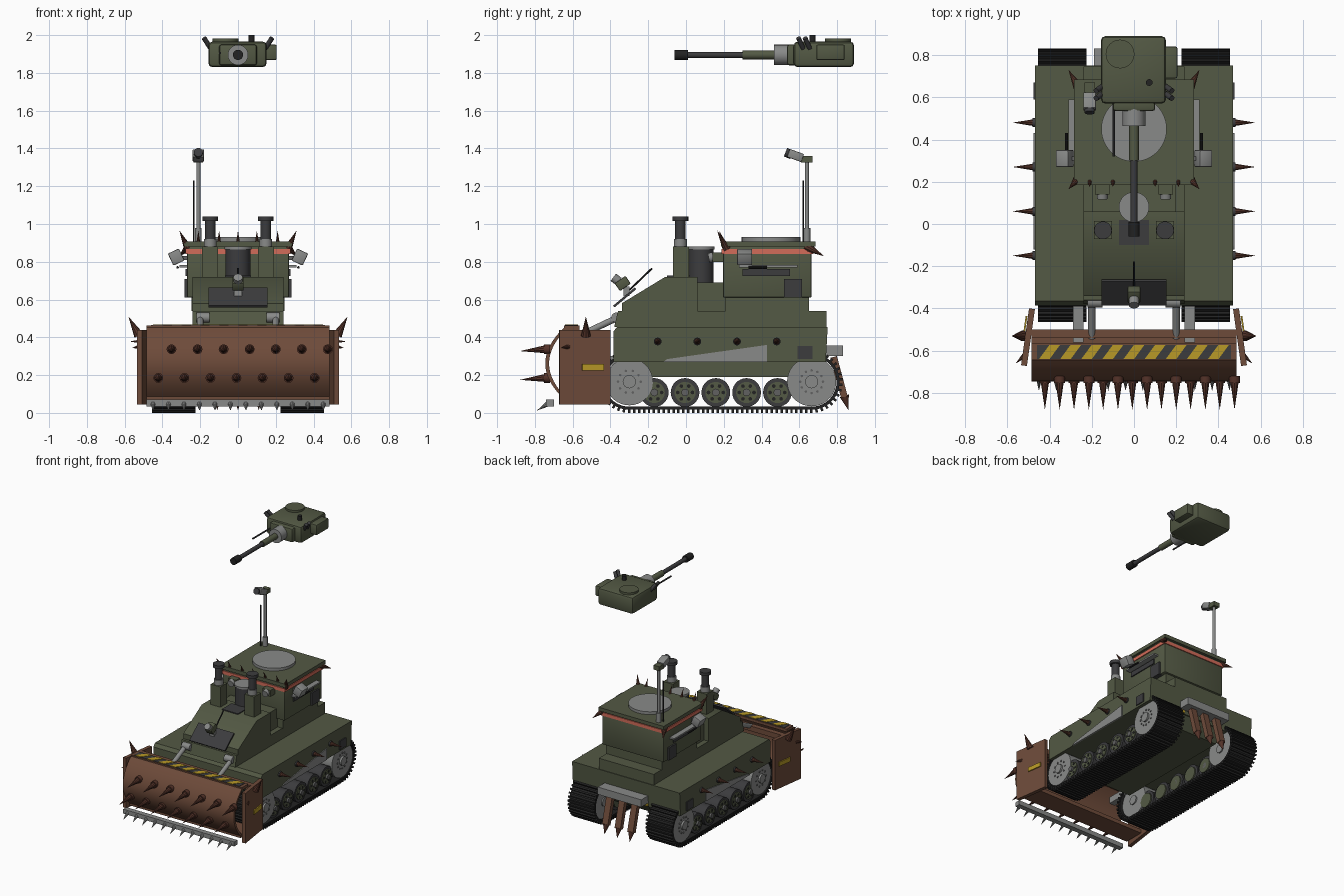
import bpy, bmesh, math
from mathutils import Vector, Matrix, Euler


def material(name, r, g, b):
    m = bpy.data.materials.new(name)
    m.diffuse_color = (r, g, b, 1)
    return m


GREEN = material("olive green", 0.087, 0.1, 0.058)
RUST = material("rust brown", 0.155, 0.07, 0.042)
BROWN = material("dark brown", 0.09, 0.033, 0.022)
LIGHT = material("light grey", 0.25, 0.255, 0.25)
STEEL = material("steel grey", 0.12, 0.12, 0.12)
DARK = material("dark grey", 0.045, 0.045, 0.048)
BLACK = material("track black", 0.016, 0.016, 0.016)
YELLOW = material("hazard yellow", 0.48, 0.32, 0.02)
RED = material("salmon red", 0.65, 0.15, 0.1)


def finish(name, mat, bm):
    bmesh.ops.recalc_face_normals(bm, faces=bm.faces)
    me = bpy.data.meshes.new(name)
    bm.to_mesh(me)
    bm.free()
    me.materials.append(mat)
    ob = bpy.data.objects.new(name, me)
    bpy.context.collection.objects.link(ob)
    return ob


def box(name, mat, x0, x1, y0, y1, z0, z1, rot=(0, 0, 0), bevel=0):
    bm = bmesh.new()
    c = Vector(((x0 + x1) / 2, (y0 + y1) / 2, (z0 + z1) / 2))
    size = Matrix.Diagonal((abs(x1 - x0), abs(y1 - y0), abs(z1 - z0), 1))
    turn = Euler([math.radians(a) for a in rot]).to_matrix().to_4x4()
    bmesh.ops.create_cube(bm, size=1, matrix=Matrix.Translation(c) @ turn @ size)
    if bevel:
        bmesh.ops.bevel(bm, geom=bm.edges[:], offset=bevel, segments=2, affect='EDGES', profile=0.5)
    return finish(name, mat, bm)


def rod(name, mat, a, b, r1, r2=None, n=20):
    a, b = Vector(a), Vector(b)
    d = b - a
    m = Matrix.Translation((a + b) / 2) @ d.to_track_quat('Z', 'Y').to_matrix().to_4x4()
    bm = bmesh.new()
    bmesh.ops.create_cone(bm, cap_ends=True, segments=n, radius1=r1,
                          radius2=r1 if r2 is None else r2, depth=d.length, matrix=m)
    return finish(name, mat, bm)


def spike(name, a, b, r, mat=BROWN):
    return rod(name, mat, a, b, r, 0, 10)


def prism(name, mat, pts, a0, a1, axis='x'):
    """Extrude a yz profile along x, or an xy profile along z."""
    def put(p, a):
        return (a, p[0], p[1]) if axis == 'x' else (p[0], p[1], a)
    bm = bmesh.new()
    lo = [bm.verts.new(put(p, a0)) for p in pts]
    hi = [bm.verts.new(put(p, a1)) for p in pts]
    bm.faces.new(lo)
    bm.faces.new(hi[::-1])
    for i in range(len(pts)):
        j = (i + 1) % len(pts)
        bm.faces.new((lo[i], lo[j], hi[j], hi[i]))
    return finish(name, mat, bm)


# Hull
prism("hull_lower", GREEN, [(-0.385, 0.27), (-0.385, 0.43), (-0.365, 0.455), (0.75, 0.455), (0.74, 0.27)], -0.47, 0.47)
prism("hull_deck", GREEN, [(-0.38, 0.455), (-0.36, 0.54), (0.745, 0.54), (0.745, 0.455)], -0.24, 0.24)
prism("belly", GREEN, [(-0.37, 0.27), (-0.3, 0.19), (0.66, 0.19), (0.73, 0.27)], -0.21, 0.21)

# Engine hood, grilles and exhausts
prism("hood", GREEN, [(-0.34, 0.54), (-0.34, 0.58), (-0.11, 0.72), (0.06, 0.72), (0.06, 0.54)], -0.24, 0.24)
box("hood_rear", GREEN, -0.2, 0.2, 0.05, 0.21, 0.54, 0.69)
rod("air_drum", DARK, (0, 0.08, 0.67), (0, 0.08, 0.865), 0.066, n=28)
rod("air_drum_lid", LIGHT, (0, 0.08, 0.865), (0, 0.08, 0.88), 0.072, n=28)
box("hood_grille", DARK, -0.07, 0.07, -0.1, 0.02, 0.72, 0.727)
for s in (-1, 1):
    box("exhaust_box", GREEN, s * 0.105, s * 0.19, -0.07, 0.015, 0.72, 0.88)
    x = s * 0.147
    rod("exhaust_collar", LIGHT, (x, -0.03, 0.88), (x, -0.03, 0.92), 0.034)
    rod("exhaust_pipe", DARK, (x, -0.03, 0.92), (x, -0.03, 1.03), 0.028)
    rod("exhaust_cap", DARK, (x, -0.03, 1.015), (x, -0.03, 1.04), 0.042)

# Front flap, antenna rod and camera
box("front_flap", DARK, -0.155, 0.155, -0.4, -0.25, 0.605, 0.617, (40, 0, 0))
rod("flap_rod", BLACK, (0, -0.3, 0.65), (0, -0.18, 0.765), 0.005, n=8)
box("front_camera", GREEN, -0.03, 0.03, -0.37, -0.3, 0.66, 0.71, (35, 0, 0), 0.006)
rod("front_camera_lens", LIGHT, (0, -0.355, 0.695), (0, -0.385, 0.718), 0.024)
box("front_camera_mount", LIGHT, -0.02, 0.02, -0.33, -0.3, 0.62, 0.67)

# Cab
box("cab_base", GREEN, -0.245, 0.245, 0.21, 0.65, 0.54, 0.63)
box("cab", GREEN, -0.27, 0.27, 0.195, 0.665, 0.61, 0.89, bevel=0.008)
box("cab_red_band", RED, -0.277, 0.277, 0.188, 0.672, 0.842, 0.868)
box("roof", GREEN, -0.285, 0.285, 0.185, 0.685, 0.88, 0.908)
rod("turret_ring", LIGHT, (0, 0.45, 0.905), (0, 0.45, 0.93), 0.155, n=48)
for s in (-1, 1):
    box("side_rail", LIGHT, s * 0.27, s * 0.31, 0.28, 0.59, 0.77, 0.782)
    box("side_slit", DARK, s * 0.265, s * 0.278, 0.3, 0.55, 0.725, 0.762)
    box("side_grille", DARK, s * 0.24, s * 0.282, 0.52, 0.615, 0.61, 0.71)
    box("side_lamp", LIGHT, s * 0.295, s * 0.36, 0.27, 0.35, 0.79, 0.86, (0, s * 25, 0), 0.006)
    box("side_lamp_bracket", STEEL, s * 0.26, s * 0.32, 0.3, 0.32, 0.81, 0.83)
    rod("side_lamp_rod", BLACK, (s * 0.32, 0.33, 0.77), (s * 0.32, 0.43, 0.77), 0.007, n=8)
    box("front_lamp", GREEN, s * 0.115, s * 0.185, 0.14, 0.195, 0.8, 0.85)
    rod("front_lamp_lens", LIGHT, (s * 0.15, 0.145, 0.825), (s * 0.15, 0.12, 0.82), 0.026)
    spike("roof_front_corner_spike", (s * 0.265, 0.215, 0.87), (s * 0.31, 0.165, 0.965), 0.022)
    spike("roof_rear_corner_spike", (s * 0.26, 0.64, 0.88), (s * 0.31, 0.73, 0.83), 0.026)
for x in (-0.21, -0.1, 0, 0.1, 0.21):
    spike("roof_front_spike", (x, 0.21, 0.88), (x, 0.175, 0.965), 0.014)

# Mast with camera and thin antenna
rod("mast_base", LIGHT, (-0.21, 0.64, 0.9), (-0.21, 0.64, 0.98), 0.018)
rod("mast", LIGHT, (-0.21, 0.64, 0.95), (-0.21, 0.64, 1.34), 0.011)
rod("antenna", BLACK, (-0.235, 0.62, 0.9), (-0.235, 0.62, 1.23), 0.004, n=8)
box("mast_head", GREEN, -0.235, -0.185, 0.61, 0.67, 1.325, 1.36)
box("mast_camera", LIGHT, -0.24, -0.18, 0.54, 0.62, 1.34, 1.385, (-20, 0, 0), 0.005)
rod("mast_lens", DARK, (-0.21, 0.56, 1.367), (-0.21, 0.527, 1.38), 0.024)

# Floating turret
turret = box("turret", GREEN, -0.157, 0.152, 0.57, 0.89, 1.83, 1.966, bevel=0.022)
box("turret_cheek", GREEN, -0.1, 0.1, 0.535, 0.6, 1.84, 1.95, bevel=0.012)
box("turret_side_box", GREEN, 0.14, 0.205, 0.69, 0.84, 1.868, 1.95, bevel=0.008)
rod("turret_hatch", GREEN, (-0.066, 0.805, 1.96), (-0.066, 0.805, 1.982), 0.068, n=32)
rod("periscope", BLACK, (0.072, 0.67, 1.96), (0.072, 0.67, 2.0), 0.016)
rod("mantlet", LIGHT, (0, 0.465, 1.895), (0, 0.545, 1.895), 0.054, n=28)
rod("barrel_sleeve", GREEN, (0, 0.3, 1.895), (0, 0.47, 1.895), 0.023)
rod("barrel", DARK, (0, 0, 1.895), (0, 0.31, 1.895), 0.016)
rod("muzzle", BLACK, (0, -0.06, 1.895), (0, 0.01, 1.895), 0.027)
rod("coaxial_gun", DARK, (-0.095, 0.32, 1.905), (-0.095, 0.58, 1.905), 0.006, n=10)
for s in (-1, 1):
    for y in (0.62, 0.655):
        rod("smoke_launcher", DARK, (s * 0.145, y, 1.93), (s * 0.18, y - 0.025, 1.985), 0.013, n=12)

# Running gear
CZ, R, YF, YR = 0.165, 0.14, -0.3, 0.665


def track_point(d):
    """Position and heading at distance d along the track loop."""
    run, arc = YR - YF, math.pi * R
    d %= 2 * (run + arc)
    if d < run:
        return YF + d, CZ - R, 0
    if d < run + arc:
        a = (d - run) / R
        return YR + R * math.sin(a), CZ - R * math.cos(a), a
    if d < 2 * run + arc:
        return YR - (d - run - arc), CZ + R, math.pi
    a = (d - 2 * run - arc) / R + math.pi
    return YF + R * math.sin(a), CZ - R * math.cos(a), a


total = 2 * (YR - YF + math.pi * R)
for s in (-1, 1):
    bm = bmesh.new()
    for i in range(108):
        y, z, a = track_point(total * i / 108)
        turn = Matrix.Translation((s * 0.34, y, z)) @ Matrix.Rotation(a, 4, 'X')
        for size, dz in (((0.22, 0.028, 0.016), 0), ((0.23, 0.013, 0.025), -0.0125)):
            bmesh.ops.create_cube(bm, size=1, matrix=turn @ Matrix.Translation((0, 0, dz)) @ Matrix.Diagonal((*size, 1)))
    finish("track", BLACK, bm)
    for k in range(5):
        y = -0.168 + 0.163 * k
        rod("road_wheel", DARK, (s * 0.26, y, 0.108), (s * 0.435, y, 0.108), 0.076, n=28)
        rod("wheel_disc", GREEN, (s * 0.25, y, 0.108), (s * 0.441, y, 0.108), 0.056, n=24)
        rod("wheel_hub", STEEL, (s * 0.25, y, 0.108), (s * 0.455, y, 0.108), 0.02, n=14)
        for j in range(6):
            a = j * math.pi / 3
            py, pz = y + 0.039 * math.cos(a), 0.108 + 0.039 * math.sin(a)
            rod("wheel_hole", BLACK, (s * 0.44, py, pz), (s * 0.443, py, pz), 0.01, n=8)
    for y, r, n in ((YF, 0.125, 10), (YR, 0.13, 12)):
        rod("sprocket", LIGHT, (s * 0.25, y, CZ), (s * 0.445, y, CZ), r, n=36)
        rod("sprocket_hub", LIGHT, (s * 0.24, y, CZ), (s * 0.46, y, CZ), 0.035, n=16)
        for j in range(n):
            a = 2 * math.pi * j / n
            py, pz = y + 0.06 * math.cos(a), CZ + 0.06 * math.sin(a)
            rod("sprocket_bolt", STEEL, (s * 0.44, py, pz), (s * 0.45, py, pz), 0.007, n=8)
    # Side plates, vents and spikes on the hull
    prism("side_wedge", LIGHT, [(-0.12, 0.27), (-0.1, 0.285), (0.43, 0.36), (0.43, 0.27)], s * 0.465, s * 0.476)
    box("side_vent", DARK, s * 0.465, s * 0.477, 0.59, 0.67, 0.285, 0.355)
    for y in (-0.15, 0.06, 0.27, 0.48):
        rod("side_spike_base", DARK, (s * 0.465, y, 0.378), (s * 0.48, y, 0.378), 0.021, n=12)
        spike("side_spike", (s * 0.475, y, 0.378), (s * 0.575, y, 0.378), 0.017)

# Dozer blade
arc = [(-0.745 + 0.1 * t * t, 0.262 + 0.19 * t) for t in [i / 8 - 1 for i in range(17)]]
prism("blade", RUST, arc + [(y + 0.02, z) for y, z in reversed(arc)], -0.485, 0.485)
box("blade_top", RUST, -0.485, 0.485, -0.645, -0.565, 0.44, 0.462)
box("hazard_base", DARK, -0.46, 0.46, -0.64, -0.572, 0.461, 0.465)
for k in range(9):
    x = -0.45 + 0.1 * k
    prism("hazard_stripe", YELLOW, [(x, -0.64), (x + 0.05, -0.64), (x + 0.1, -0.572), (x + 0.05, -0.572)], 0.463, 0.468, 'z')
box("blade_beam", RUST, -0.485, 0.485, -0.54, -0.5, 0.4, 0.44)
box("blade_lower_beam", RUST, -0.485, 0.485, -0.66, -0.5, 0.07, 0.1)
for k in range(7):
    for x, z in ((-0.352 + 0.138 * k, 0.337), (-0.422 + 0.138 * k, 0.185)):
        rod("blade_spike_base", BROWN, (x, -0.72, z), (x, -0.752, z), 0.026, n=12)
        spike("blade_spike", (x, -0.745, z), (x, -0.88, z - 0.01), 0.021)
box("rake_bar", LIGHT, -0.485, 0.485, -0.74, -0.7, 0.035, 0.07)
for k in range(12):
    spike("rake_tooth", (-0.45 + 0.082 * k, -0.725, 0.052), (-0.45 + 0.082 * k, -0.79, 0.012), 0.016, LIGHT)
for s in (-1, 1):
    box("blade_cheek", RUST, s * 0.488, s * 0.516, -0.672, -0.4, 0.045, 0.44, (0, 0, s * 8))
    box("cheek_label", YELLOW, s * 0.513, s * 0.521, -0.55, -0.435, 0.225, 0.258, (0, 0, s * 8))
    spike("cheek_horn", (s * 0.525, -0.53, 0.41), (s * 0.58, -0.53, 0.51), 0.026)
    spike("cheek_spike", (s * 0.515, -0.62, 0.35), (s * 0.56, -0.66, 0.345), 0.015)
    # Lifting arms
    rod("upper_arm", LIGHT, (s * 0.2, -0.35, 0.51), (s * 0.2, -0.54, 0.42), 0.017)
    rod("arm_joint", LIGHT, (s * 0.15, -0.37, 0.505), (s * 0.22, -0.37, 0.505), 0.026)
    box("lower_arm", LIGHT, s * 0.24, s * 0.29, -0.56, -0.36, 0.25, 0.3)

# Rear tow box and hanging stakes
box("tow_box", LIGHT, -0.19, 0.19, 0.74, 0.83, 0.3, 0.358)
for x in (-0.11, 0, 0.11):
    box("rear_stake", RUST, x - 0.025, x + 0.025, 0.792, 0.828, 0.08, 0.3, (15, 0, 0))
    spike("rear_stake_tip", (x, 0.838, 0.09), (x, 0.86, 0.015), 0.025)
for s in (-1, 1):
    box("rear_marker", YELLOW, s * 0.15, s * 0.19, 0.735, 0.748, 0.275, 0.295)

# Smooth round parts, keeping hard edges
for ob in bpy.context.collection.objects:
    ob.select_set(True)
bpy.context.view_layer.objects.active = turret
bpy.ops.object.shade_smooth_by_angle(angle=math.radians(32))
